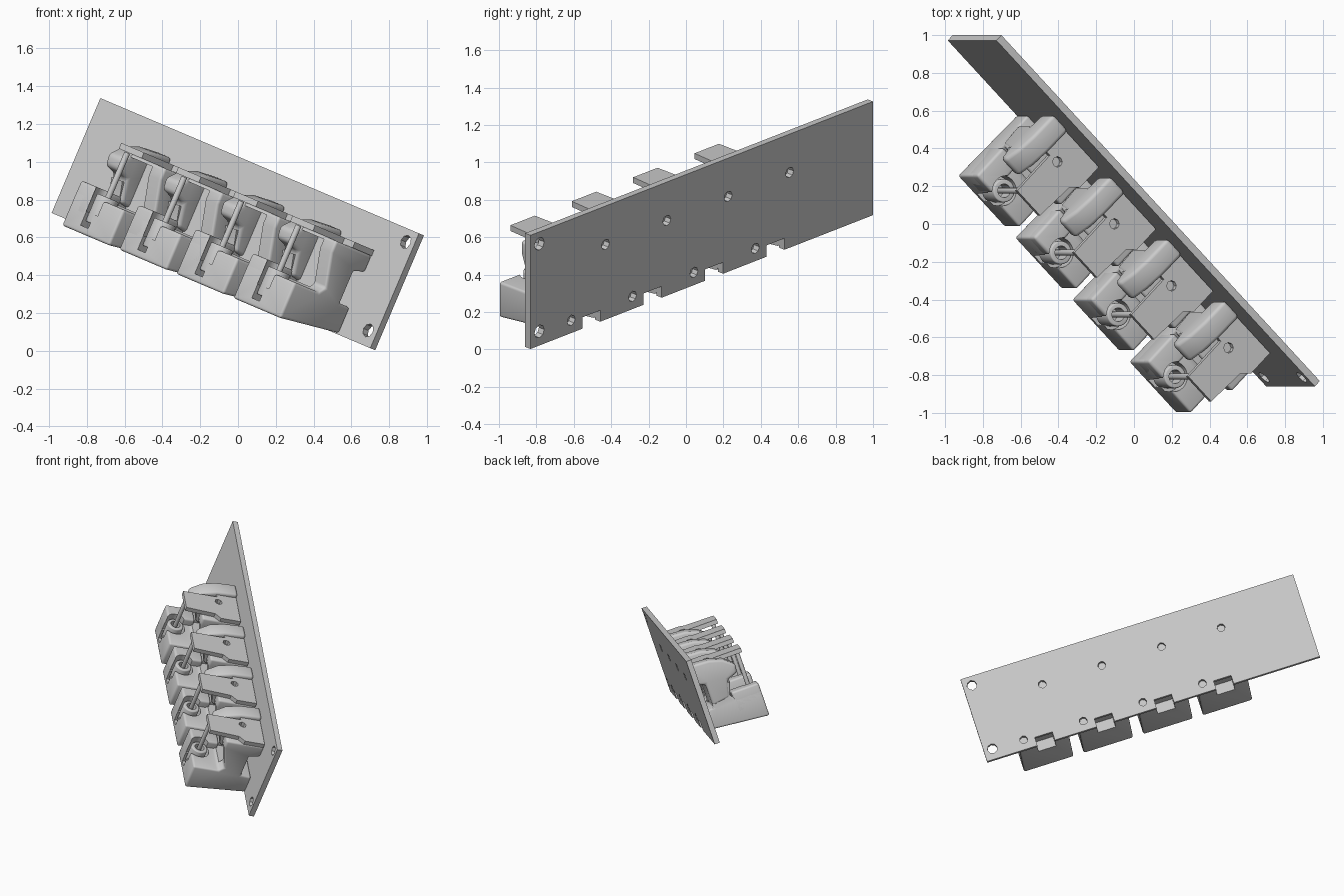
import bpy, bmesh, math
from mathutils import Matrix, Vector

if "Cube" in bpy.data.objects:
    bpy.data.objects.remove(bpy.data.objects["Cube"])

# Local frame: x along the panel, y up its width, z out of its front face
a, b = math.radians(23), math.radians(45)
v = Vector((math.sin(a), 0, math.cos(a)))
u = Vector((math.cos(a) * math.cos(b), -math.sin(b), -math.sin(a) * math.cos(b)))
n = u.cross(v)
FRAME = Matrix((u, v, n)).transposed().to_4x4()
FRAME.translation = (-0.960, 1.0, 0.718)
PITCH, COUNT = 0.464, 4
S0, S1 = 0.558, 0.943          # ends of the first unit along the panel
Y_AX = Matrix.Rotation(-math.pi / 2, 4, 'X')


def make(name, bm):
    bmesh.ops.recalc_face_normals(bm, faces=bm.faces)
    me = bpy.data.meshes.new(name)
    bm.to_mesh(me)
    bm.free()
    ob = bpy.data.objects.new(name, me)
    bpy.context.collection.objects.link(ob)
    return ob


def prism(name, pts, s0, s1, plane='zy'):
    """Extrude a profile: 'zy' pairs run along x, 'xz' pairs run along y."""
    bm = bmesh.new()
    if plane == 'zy':
        rings = [[bm.verts.new((s, t, h)) for h, t in pts] for s in (s0, s1)]
    else:
        rings = [[bm.verts.new((x, t, h)) for x, h in pts] for t in (s0, s1)]
    bm.faces.new(rings[0])
    bm.faces.new(rings[1])
    for i in range(len(pts)):
        j = (i + 1) % len(pts)
        bm.faces.new((rings[0][i], rings[0][j], rings[1][j], rings[1][i]))
    return make(name, bm)


def box(name, x, y, z):
    return prism(name, [(z[0], y[0]), (z[1], y[0]), (z[1], y[1]), (z[0], y[1])], *x)


def cyl(name, centre, r, depth, seg=24, along_y=False):
    bm = bmesh.new()
    m = Matrix.Translation(centre)
    if along_y:
        m = m @ Y_AX
    bmesh.ops.create_cone(bm, cap_ends=True, segments=seg, radius1=r, radius2=r,
                          depth=depth, matrix=m)
    return make(name, bm)


def finish(ob, bevel=0.0, cutters=(), segs=3):
    """Round the edges, subtract the cutters, then bake the modifiers."""
    if bevel:
        m = ob.modifiers.new("round", 'BEVEL')
        m.width, m.segments, m.limit_method = bevel, segs, 'ANGLE'
    for c in cutters:
        c.hide_render = True
        m = ob.modifiers.new("cut", 'BOOLEAN')
        m.operation, m.object, m.solver = 'DIFFERENCE', c, 'EXACT'
    bpy.context.view_layer.update()
    ev = ob.evaluated_get(bpy.context.evaluated_depsgraph_get())
    me = bpy.data.meshes.new_from_object(ev)
    ob.modifiers.clear()
    ob.data = me
    for c in cutters:
        bpy.data.objects.remove(c)
    if bevel:
        bpy.ops.object.select_all(action='DESELECT')
        ob.select_set(True)
        bpy.context.view_layer.objects.active = ob
        bpy.ops.object.shade_smooth_by_angle(angle=math.radians(35))
    return ob


# Mounting panel with bolt holes and locating notches
cuts = [cyl("cut", (2.523, t, 0.02), 0.037, 0.2, 8) for t in (0.082, 0.591)]
for i in range(COUNT):
    d = i * PITCH
    cuts.append(cyl("cut", (0.631 + d, 0.437, 0.02), 0.030, 0.2, 8))
    cuts.append(cyl("cut", (0.890 + d, 0.074, 0.02), 0.030, 0.2, 8))
    cuts.append(box("cut", (0.67 + d, 0.806 + d), (-0.1, 0.066), (-0.1, 0.1)))
panel = finish(box("mounting_panel", (0, 2.59), (0, 0.66), (0, 0.04)), 0, cuts)
panel.matrix_world = FRAME

parts = []
MID, DEPTH = 0.735, 0.43       # centre of the pin socket

# Body: low front block, raised back, channel against the panel
profile = [(0.04, 0.008), (0.495, -0.04), (0.495, 0.165), (0.30, 0.165), (0.265, 0.20),
           (0.33, 0.385), (0.33, 0.452), (0.04, 0.452), (0.04, 0.36), (0.12, 0.34),
           (0.12, 0.155), (0.04, 0.155)]
parts.append(finish(prism("clamp_body", profile, S0, S1), 0.014, [
    box("cut", (0.67, 0.806), (-0.2, 0.07), (0.0, 0.16)),
    box("cut", (0.69, 0.752), (0.0, 0.5), (0.40, 0.7)),
    box("cut", (0.50, 0.66), (0.30, 0.60), (0.20, 0.5)),
    cyl("cut", (MID, 0.23, DEPTH), 0.08, 0.30, 32, True),
    box("cut", (0.655, 0.85), (0.175, 0.435), (0.20, 0.42))]))

# Taller front block on the left, hollowed around the socket
parts.append(finish(box("front_left_block", (S0, 0.69), (0.05, 0.22), (0.28, 0.495)), 0.016,
                    [cyl("cut", (MID, 0.23, DEPTH), 0.08, 0.30, 32, True)]))

# Left shoulder: rounded wall whose top runs out to the front
shoulder = [(0.04, 0.17), (0.12, 0.17), (0.26, 0.19), (0.29, 0.32), (0.37, 0.345),
            (0.375, 0.41), (0.30, 0.475), (0.20, 0.505), (0.04, 0.515), (0.04, 0.36),
            (0.12, 0.34)]
shoulder = [(0.12, 0.17), (0.26, 0.19), (0.29, 0.32), (0.37, 0.345), (0.38, 0.41),
            (0.30, 0.475), (0.20, 0.505), (0.04, 0.515), (0.04, 0.36), (0.12, 0.34)]
parts.append(finish(prism("rounded_shoulder", shoulder, 0.553, 0.675), 0.02))

# Thin cover plate with a step and a screw hole
cover = [(0.66, 0.045), (0.943, 0.045), (0.943, 0.20), (0.90, 0.24), (0.885, 0.465),
         (0.70, 0.465), (0.70, 0.2), (0.66, 0.2)]
parts.append(finish(prism("cover_plate", cover, 0.452, 0.485, 'xz'), 0,
                    [cyl("cut", (0.755, 0.45, 0.194), 0.028, 0.3, 8, True)]))

# Socket ring and the pin standing in it
parts.append(finish(cyl("socket_ring", (MID, 0.11, DEPTH), 0.062, 0.16, 32, True), 0.008,
                    [cyl("cut", (MID, 0.17, DEPTH), 0.036, 0.16, 24, True)]))
parts.append(finish(cyl("pin", (MID, 0.265, DEPTH), 0.016, 0.37, 16, True), 0.003))

# Repeat the unit along the panel
for p in parts:
    base = p.name
    for i in range(COUNT):
        ob = p if i == 0 else p.copy()
        if i:
            bpy.context.collection.objects.link(ob)
        ob.name = f"{base}_{i + 1}"
        ob.matrix_world = FRAME @ Matrix.Translation((i * PITCH, 0, 0))
